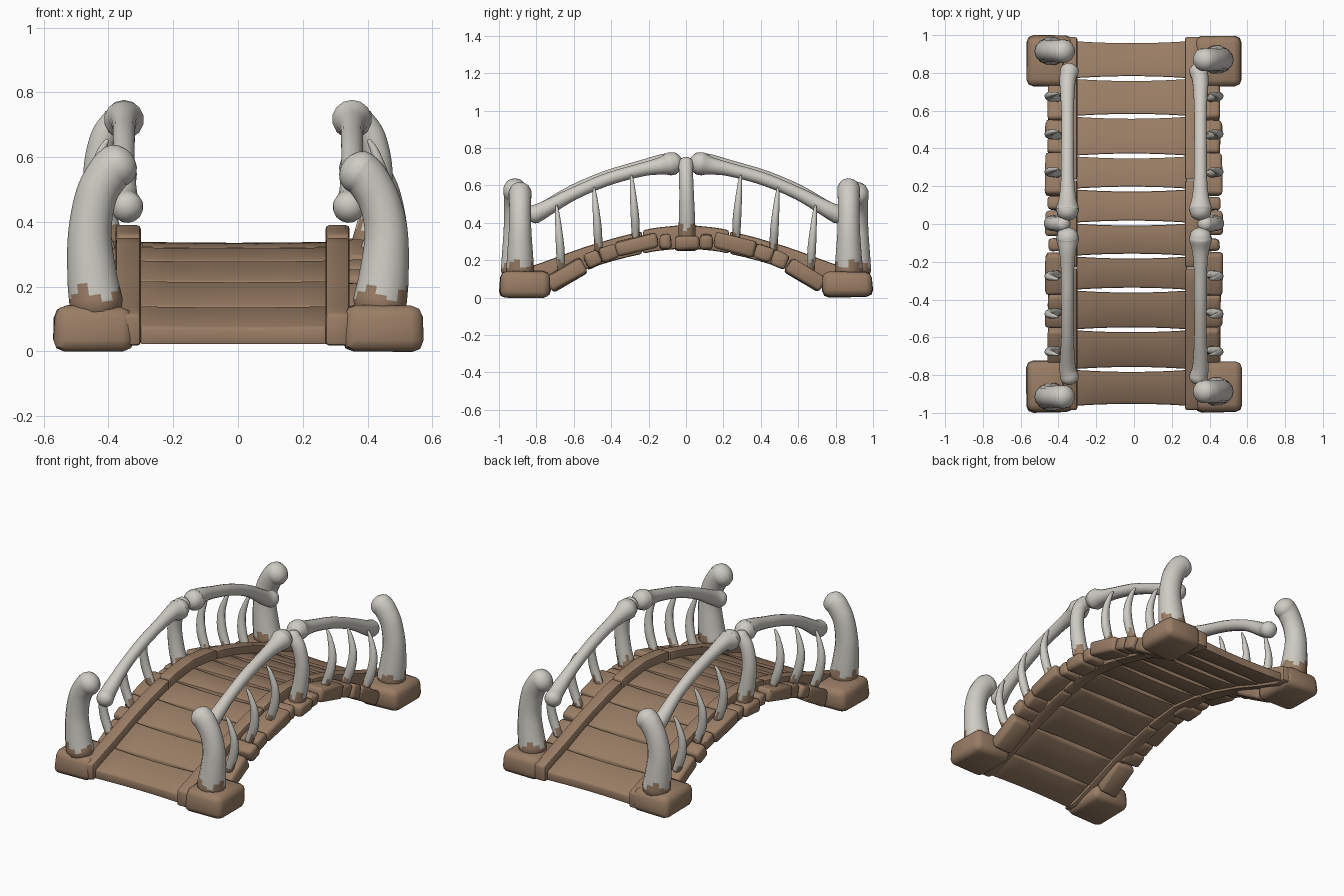
import bpy, bmesh, math, random
from mathutils import Vector, Matrix

if "Cube" in bpy.data.objects:
    bpy.data.objects.remove(bpy.data.objects["Cube"])

random.seed(4)


def material(name, col):
    m = bpy.data.materials.new(name)
    m.diffuse_color = (*col, 1)
    m.use_nodes = True
    m.node_tree.nodes["Principled BSDF"].inputs["Base Color"].default_value = m.diffuse_color
    return m


BROWN = material("brown stone and wood", (0.32, 0.205, 0.13))
BONE = material("pale bone", (0.62, 0.60, 0.55))


def finish(bm, name, mats, angle=40):
    bmesh.ops.recalc_face_normals(bm, faces=bm.faces)
    me = bpy.data.meshes.new(name)
    bm.to_mesh(me)
    bm.free()
    for m in mats:
        me.materials.append(m)
    for p in me.polygons:
        p.use_smooth = True
    me.set_sharp_from_angle(angle=math.radians(angle))
    ob = bpy.data.objects.new(name, me)
    bpy.context.collection.objects.link(ob)
    return ob


def bevel_sharp(bm, width, segs=2):
    bmesh.ops.recalc_face_normals(bm, faces=bm.faces)
    edges = [e for e in bm.edges if e.calc_face_angle(0) > 0.6]
    bmesh.ops.bevel(bm, geom=edges, offset=width, segments=segs, profile=0.5,
                    affect='EDGES', clamp_overlap=True)


def interp(table, t):
    for (a, za), (b, zb) in zip(table, table[1:]):
        if t <= b:
            return za + (zb - za) * (t - a) / (b - a)
    return table[-1][1]


# height of the walking surface along the bridge
def deck(y):
    return interp([(0, .34), (.17, .323), (.35, .283), (.56, .22), (.77, .142), (1, .065)], abs(y))


# slab given by a function (u, v) -> x, y, z top, z bottom
def slab(name, f, nu, nv, bev):
    bm = bmesh.new()
    top, bot = {}, {}
    for i in range(nu + 1):
        for j in range(nv + 1):
            x, y, zt, zb = f(i / nu, j / nv)
            top[i, j] = bm.verts.new((x, y, zt))
            bot[i, j] = bm.verts.new((x, y, zb))
    for i in range(nu):
        for j in range(nv):
            for g in (top, bot):
                bm.faces.new((g[i, j], g[i + 1, j], g[i + 1, j + 1], g[i, j + 1]))
    rim = [(i, 0) for i in range(nu)] + [(nu, j) for j in range(nv)]
    rim += [(i, nv) for i in range(nu, 0, -1)] + [(0, j) for j in range(nv, 0, -1)]
    for a, b in zip(rim, rim[1:] + rim[:1]):
        bm.faces.new((top[a], top[b], bot[b], bot[a]))
    bevel_sharp(bm, bev)
    return finish(bm, name, [BROWN])


# irregular rounded block
def block(name, center, size, tilt=0, bev=.02, jit=.006, taper=1.0):
    bm = bmesh.new()
    bmesh.ops.create_cube(bm, size=1)
    for v in bm.verts:
        k = taper if v.co.z > 0 else 1
        v.co = Vector((v.co.x * size[0] * k, v.co.y * size[1] * k, v.co.z * size[2]))
        v.co += Vector([random.uniform(-jit, jit) for _ in range(3)])
    bevel_sharp(bm, bev)
    bm.transform(Matrix.Translation(center) @ Matrix.Rotation(tilt, 4, 'X'))
    return finish(bm, name, [BROWN], 50)


# bone: smooth tube through points (x, y, z, radius); brown below a wavy height
def bone(name, pts, ref, flat=1.0, stain=-1, sides=14, steps=6):
    P = [Vector(p) for p in pts]
    P = [2 * P[0] - P[1]] + P + [2 * P[-1] - P[-2]]
    path = []
    for i in range(1, len(P) - 2):
        a, b, c, d = P[i - 1:i + 3]
        for s in range(steps):
            t = s / steps
            path.append(.5 * (2 * b + (c - a) * t + (2 * a - 5 * b + 4 * c - d) * t * t
                              + (3 * b - a - 3 * c + d) * t ** 3))
    path.append(P[-2])
    # rounded ends
    def cap(end, inner):
        d = (end.xyz - inner.xyz).normalized()
        out = []
        for k in (25, 50, 72, 86):
            a = math.radians(k)
            q = end.xyz + d * end.w * .8 * math.sin(a)
            out.append(Vector((*q, end.w * math.cos(a))))
        return out
    path = cap(path[0], path[1])[::-1] + path + cap(path[-1], path[-2])
    bm = bmesh.new()
    rings = []
    for i, p in enumerate(path):
        t = (path[min(i + 1, len(path) - 1)].xyz - path[max(i - 1, 0)].xyz).normalized()
        n = t.cross(Vector(ref)).normalized()
        r = t.cross(n)
        rings.append([bm.verts.new(p.xyz + p.w * (n * math.cos(a) + r * flat * math.sin(a)))
                      for a in [2 * math.pi * k / sides for k in range(sides)]])
    for A, B in zip(rings, rings[1:]):
        for k in range(sides):
            f = bm.faces.new((A[k], A[(k + 1) % sides], B[(k + 1) % sides], B[k]))
            if f.calc_center_median().z < stain + .025 * math.sin(k * 1.7 + pts[0][1] * 9):
                f.material_index = 1
    bm.faces.new(rings[0])
    bm.faces.new(rings[-1])
    return finish(bm, name, [BONE, BROWN], 60)


# deck planks, slightly narrower in the middle
seams = [-.965, -.77, -.56, -.35, -.17, .005, .185, .36, .57, .77, .97]
for n, (a, b) in enumerate(zip(seams, seams[1:])):
    def plank(u, v, a=a, b=b):
        bow = .010 * (1 - (2 * u - 1) ** 2)
        y = a + .003 + (b - a - .006) * v + bow * (1 - 2 * v)
        z = deck(a) + (deck(b) - deck(a)) * v - .3 * bow
        return -.305 + .585 * u, y, z, max(z - .06, .02)
    slab(f"deck_plank_{n + 1}", plank, 6, 1, .009)

for s, side in ((-1, "left"), (1, "right")):
    # curbs along the deck
    x0, x1 = (-.378, -.300) if s < 0 else (.270, .345)
    for n, (a, b, up) in enumerate([(-.985, -.235, .045), (-.23, .23, .05), (.235, .99, .045)]):
        def curb(u, v, a=a, b=b, up=up):
            y = a + (b - a) * v
            return x0 + (x1 - x0) * u, y, deck(y) + up, max(deck(y) - .075, .018)
        slab(f"{side}_curb_{n + 1}", curb, 1, 10, .012)

    # stones under the railing: y, z, length, height, tilt
    block(f"{side}_keystone", (s * .40, .005, .292), (.135, .13, .08))
    for e in (-1, 1):
        end = "front" if e < 0 else "back"
        for n, (y, z, l, h, t) in enumerate([(.108, .298, .068, .078, .08), (.262, .282, .225, .08, .25),
                                             (.415, .237, .095, .075, .35), (.50, .203, .085, .08, .42),
                                             (.64, .122, .215, .09, .52)]):
            block(f"{side}_{end}_stone_{n + 1}", (s * (.393 + .008 * (n % 2)), e * y, z),
                  (.125 + .01 * (n % 2), l, h), -e * t, .018)
        # corner footing
        block(f"{side}_{end}_footing", (s * .447, e * .862, .071), (.25, .275, .138), 0, .036, .006, .96)

        # corner post, leaning in at the top
        y = {(-1, -1): -.915, (1, -1): -.887, (-1, 1): .915, (1, 1): .87}[s, e]
        dz = .02 if s * e > 0 else 0
        bone(f"{side}_{end}_post",
             [(s * .438, y, .15, .083), (s * .45, y, .23, .077), (s * .458, y, .36, .067),
              (s * .438, y, .46 + dz, .064), (s * .40, y, .53 + dz, .066),
              (s * .372, y, .556 + dz, .068)], (0, 1, 0), .92, .18)

        # handrail bone with knobbed ends
        x, k = s * .352, (.015 if s < 0 else 0)
        bone(f"{side}_{end}_handrail",
             [(x * .97, e * .81, .445, .05), (x, e * .75, .475, .043), (x, e * .60, .556 + k, .034),
              (x, e * .42, .632 + k, .034), (x, e * .24, .683 + k, .036), (x, e * .14, .703 + k, .046),
              (x, e * .085, .715, .061), (x, e * .065, .72, .058)], (1, 0, 0))

        # curved ribs
        for n, (y, z, top) in enumerate([(.28, .315, .65), (.48, .26, .585), (.68, .155, .49)]):
            h = top - z
            bone(f"{side}_{end}_rib_{n + 1}",
                 [(s * .405, e * (y - .012), z, .026), (s * .44, e * (y - .008), z + h * .3, .028),
                  (s * .449, e * y, z + h * .6, .023), (s * .425, e * (y + .008), z + h * .88, .014),
                  (s * .405, e * (y + .012), top, .007)], (0, 1, 0), .85, z + .025, 10, 5)

    # middle post
    bone(f"{side}_middle_post",
         [(s * .40, .005, .33, .05), (s * .425, .005, .44, .046), (s * .435, .003, .56, .042),
          (s * .415, 0, .66, .041), (s * .375, 0, .715, .043)], (0, 1, 0), .95, .38)
